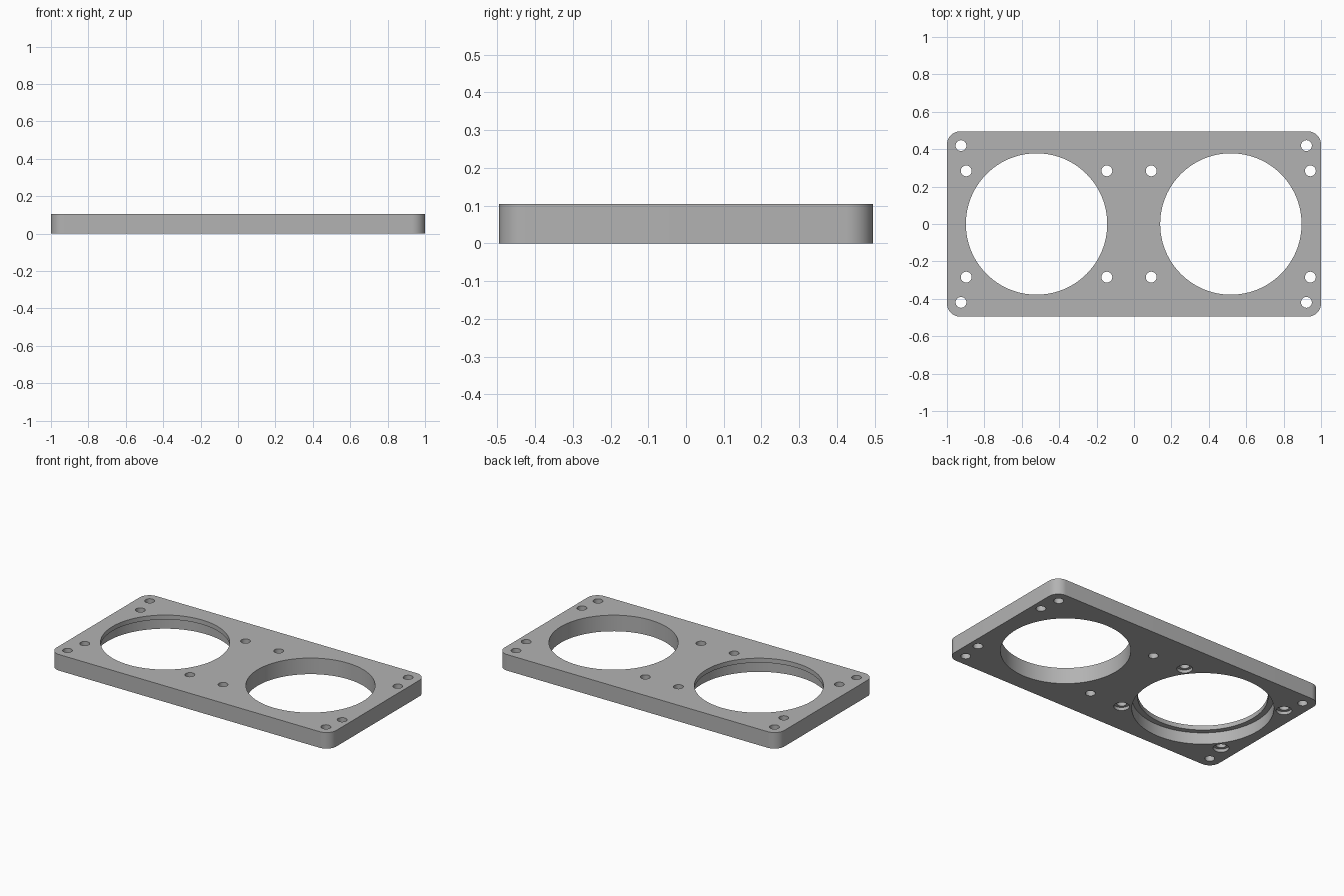
import bpy, bmesh, math

cube = bpy.data.objects.get("Cube")
if cube:
    bpy.data.objects.remove(cube, do_unlink=True)

WIDTH, DEPTH, THICK, CORNER = 2.0, 0.99, 0.104, 0.07
OPENING, SCREW = 0.378, 0.029
OVER = 0.05  # how far cutters reach past the plate

grey = bpy.data.materials.new("plain grey")
grey.use_nodes = True
colour = (0.45, 0.45, 0.45, 1)
grey.diffuse_color = colour
grey.node_tree.nodes["Principled BSDF"].inputs["Base Color"].default_value = colour


def make_object(name, bm):
    bmesh.ops.recalc_face_normals(bm, faces=bm.faces)
    mesh = bpy.data.meshes.new(name)
    bm.to_mesh(mesh)
    bm.free()
    mesh.materials.append(grey)
    obj = bpy.data.objects.new(name, mesh)
    bpy.context.collection.objects.link(obj)
    return obj


def rounded_plate():
    """Rectangle with round corners, extruded upward."""
    bm = bmesh.new()
    steps = 12
    verts = []
    for quarter, (sx, sy) in enumerate([(1, 1), (-1, 1), (-1, -1), (1, -1)]):
        for i in range(steps + 1):
            a = (quarter + i / steps) * math.pi / 2
            verts.append(bm.verts.new((sx * (WIDTH / 2 - CORNER) + CORNER * math.cos(a),
                                       sy * (DEPTH / 2 - CORNER) + CORNER * math.sin(a), 0)))
    face = bm.faces.new(verts)
    top = bmesh.ops.extrude_face_region(bm, geom=[face])["geom"]
    bmesh.ops.translate(bm, vec=(0, 0, THICK),
                        verts=[v for v in top if isinstance(v, bmesh.types.BMVert)])
    return make_object("mounting_plate", bm)


def add_bore(bm, x, y, radius, sides, bore=None, bore_top=0):
    """Round cutter, with an optional wider step cut from below."""
    profile = [(bore or radius, -OVER)]
    if bore:
        profile += [(bore, bore_top), (radius, bore_top)]
    profile.append((radius, THICK + OVER))
    rings = []
    for r, z in profile:
        angles = [2 * math.pi * i / sides for i in range(sides)]
        rings.append([bm.verts.new((x + r * math.cos(a), y + r * math.sin(a), z))
                      for a in angles])
    for low, high in zip(rings, rings[1:]):
        for i in range(sides):
            j = (i + 1) % sides
            bm.faces.new((low[i], low[j], high[j], high[i]))
    bm.faces.new(rings[0][::-1])
    bm.faces.new(rings[-1])


plate = rounded_plate()
cuts = bmesh.new()

# Large openings: the one at -x has a wider recess underneath
add_bore(cuts, -0.521, 0, OPENING, 96, bore=0.412, bore_top=0.075)
add_bore(cuts, 0.518, 0, OPENING, 96)

# Screw holes, mirrored front to back
for side in (-1, 1):
    for x in (-0.925, 0.922):
        add_bore(cuts, x, side * 0.419, SCREW, 32)
    for x in (0.092, 0.943):
        add_bore(cuts, x, side * 0.284, SCREW, 32)
    for x in (-0.897, -0.145):
        add_bore(cuts, x, side * 0.284, SCREW, 32, bore=0.046, bore_top=0.02)

cutter = make_object("hole_cutter", cuts)
cutter.hide_render = True

# Cut the holes and drop the cutter
mod = plate.modifiers.new("holes", "BOOLEAN")
mod.operation = "DIFFERENCE"
mod.solver = "EXACT"
mod.object = cutter
bpy.context.view_layer.objects.active = plate
plate.select_set(True)
cutter.select_set(False)
bpy.ops.object.modifier_apply(modifier=mod.name)
bpy.data.objects.remove(cutter, do_unlink=True)

bpy.ops.object.shade_smooth_by_angle(angle=math.radians(30))
